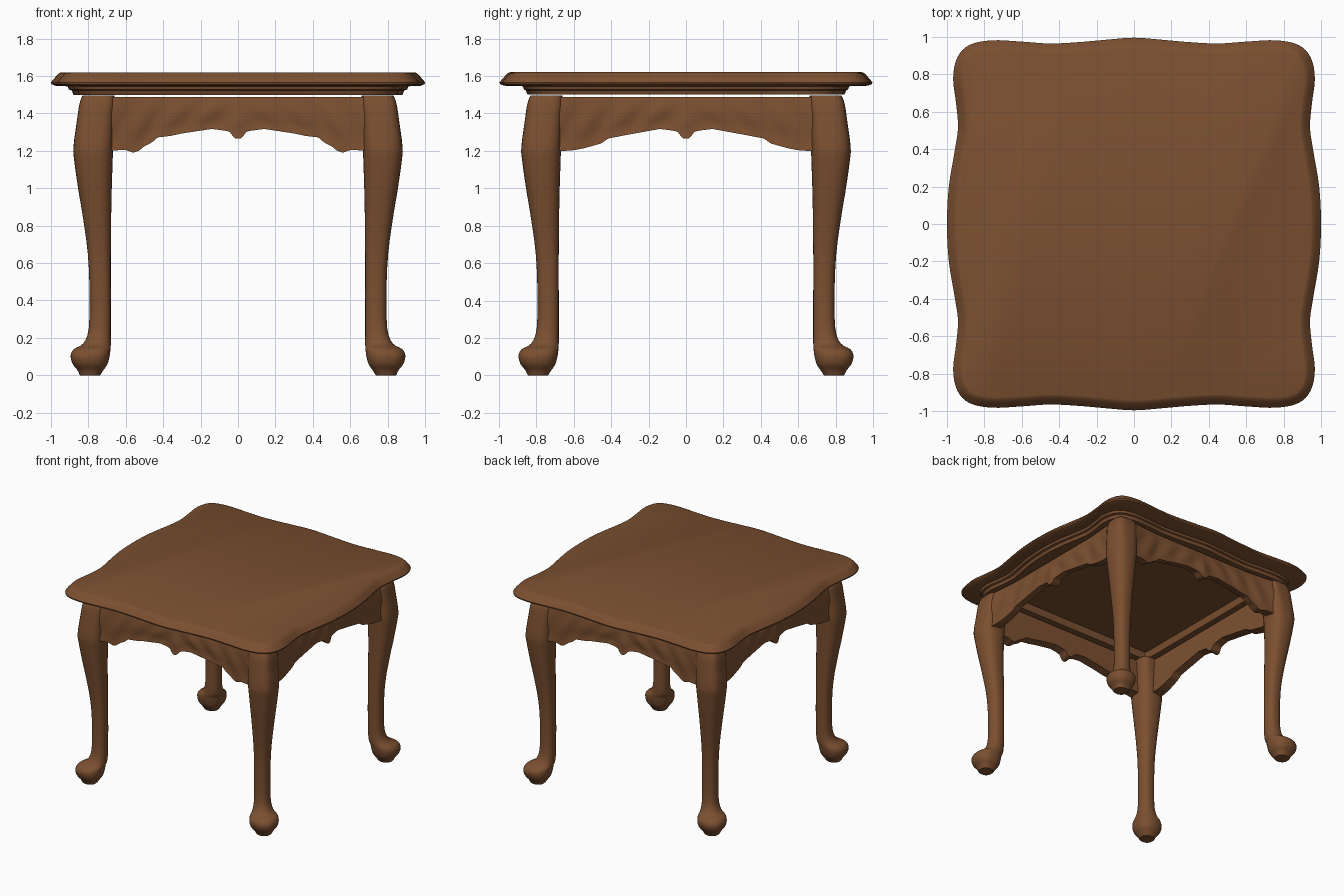
import bpy, bmesh, math
from mathutils import Vector

if "Cube" in bpy.data.objects:
    bpy.data.objects.remove(bpy.data.objects["Cube"])

wood = bpy.data.materials.new("brown wood")
wood.diffuse_color = (0.20, 0.08, 0.03, 1)
wood.use_nodes = True
wood.node_tree.nodes["Principled BSDF"].inputs["Base Color"].default_value = wood.diffuse_color


def loft(name, rings, angle=40):
    """Closed solid skinned through rings of equal point count."""
    bm = bmesh.new()
    vs = [[bm.verts.new(p) for p in r] for r in rings]
    n = len(rings[0])
    for a, b in zip(vs, vs[1:]):
        for i in range(n):
            j = (i + 1) % n
            bm.faces.new((a[i], a[j], b[j], b[i]))
    bm.faces.new(vs[0])
    bm.faces.new(vs[-1])
    bmesh.ops.recalc_face_normals(bm, faces=bm.faces)
    me = bpy.data.meshes.new(name)
    bm.to_mesh(me)
    bm.free()
    me.materials.append(wood)
    me.shade_smooth()
    me.set_sharp_from_angle(angle=math.radians(angle))
    ob = bpy.data.objects.new(name, me)
    bpy.context.collection.objects.link(ob)
    return ob


def catmull(p, steps, closed):
    """Smooth curve through the given points."""
    n = len(p)
    at = (lambda i: p[i % n]) if closed else (lambda i: p[max(0, min(n - 1, i))])
    out = []
    for i in range(n if closed else n - 1):
        a, b, c, d = (Vector(at(i + k)) for k in (-1, 0, 1, 2))
        for s in range(steps):
            t = s / steps
            out.append(0.5 * (2 * b + (c - a) * t + (2 * a - 5 * b + 4 * c - d) * t * t
                              + (3 * b - a - 3 * c + d) * t ** 3))
    if not closed:
        out.append(Vector(p[-1]))
    return out


def interp(table, x):
    for (x0, y0), (x1, y1) in zip(table, table[1:]):
        if x <= x1:
            return y0 + (y1 - y0) * max(0, x - x0) / (x1 - x0)
    return table[-1][1]


# Table top: wavy outline, one quarter mirrored
q = [(1, 0), (.99, .2), (.957, .4), (.941, .52), (.952, .65), (.967, .78), (.945, .89),
     (.88, .957), (.76, .982), (.6, .975), (.45, .965), (.3, .972), (.15, .985), (0, .996)]
outline = (q + [(-x, y) for x, y in q[-2::-1]] + [(-x, -y) for x, y in q[1:]]
           + [(x, -y) for x, y in q[-2:0:-1]])
curve = catmull(outline, 4, True)


def inset(d, z):
    ring = []
    for i, p in enumerate(curve):
        t = (curve[(i + 1) % len(curve)] - curve[i - 1]).normalized()
        ring.append((p.x - t.y * d, p.y + t.x * d, z))
    return ring


def scaled(sx, sy, z):
    return [(p.x * sx, p.y * sy, z) for p in curve]


def square(h, z):
    return [(p.x * h / max(abs(p.x), abs(p.y)), p.y * h / max(abs(p.x), abs(p.y)), z)
            for p in curve]


# moulded edge, stepped moulding below it, then the recessed underside
loft("table_top", [inset(.055, 1.62), inset(.042, 1.615), inset(.026, 1.597), inset(.01, 1.58),
                   inset(0, 1.566), inset(.003, 1.556), inset(.025, 1.548),
                   scaled(.91, .875, 1.545), scaled(.905, .87, 1.528), scaled(.888, .86, 1.523),
                   scaled(.88, .85, 1.50), square(.72, 1.50), square(.71, 1.555)], 35)

# Cabriole legs: height, inner edge, outer edge, squareness
leg = [(0, .737, .845, 2.4), (.03, .718, .86, 2.5), (.06, .698, .884, 2.5), (.105, .686, .895, 2.4),
       (.14, .682, .878, 2.3), (.17, .68, .828, 2.3), (.25, .68, .798, 2.4), (.45, .68, .794, 2.5),
       (.65, .68, .803, 2.5), (.85, .678, .83, 2.5), (1.0, .675, .855, 2.5), (1.15, .67, .876, 2.6),
       (1.22, .668, .88, 2.8), (1.35, .665, .863, 3.3), (1.45, .66, .848, 4), (1.495, .66, .832, 4)]
stations = catmull(leg, 3, False)
for sx, side in ((-1, "left"), (1, "right")):
    for sy, end in ((-1, "front"), (1, "back")):
        rings = []
        for z, a, b, n in stations:
            c, h = (a + b) / 2, (b - a) / 2
            ring = []
            for i in range(32):
                u, v = math.cos(i * math.pi / 16), math.sin(i * math.pi / 16)
                f = h / (abs(u) ** n + abs(v) ** n) ** (1 / n)
                ring.append((sx * (c + u * f), sy * (c + v * f), z))
            rings.append(ring)
        loft(f"{end}_{side}_leg", rings, 45)

# Aprons: scalloped lower edge with a centre pendant and shallow carving
front_edge = [(0, 1.265), (.02, 1.268), (.045, 1.302), (.07, 1.308), (.14, 1.317), (.3, 1.293),
              (.36, 1.28), (.43, 1.272), (.46, 1.245), (.5, 1.225), (.53, 1.20), (.56, 1.19),
              (.6, 1.205), (.72, 1.20)]
side_edge = [(0, 1.265), (.02, 1.268), (.045, 1.302), (.07, 1.308), (.14, 1.317), (.3, 1.288),
             (.42, 1.265), (.45, 1.24), (.54, 1.215), (.6, 1.203), (.72, 1.195)]


def apron(name, edge, quarter):
    rings, cols, rows = [], 96, 10
    ca, sa = math.cos(quarter * math.pi / 2), math.sin(quarter * math.pi / 2)
    for i in range(cols + 1):
        x = -.71 + 1.42 * i / cols
        ax = abs(x)
        low = interp(edge, ax)
        pts = []
        for r in range(rows + 1):
            t = r / rows                      # 0 at the lower edge, 1 at the top
            z = low + (1.488 - low) * t
            y = .80 + .022 * max(0, (ax - .45) / .26) + .012 * math.sin(math.pi * t)
            y += .005 * math.sin(ax * 34 + 5 * t) * math.sin(math.pi * t)
            y += .014 * math.exp(-(ax / .05) ** 2) * (1 - t)      # centre pendant
            y += .012 * math.exp(-(t / .12) ** 2)                 # raised lower lip
            pts.append((y, z))
        pts += [(.755, 1.488), (.75, low + .01)]
        rings.append([(x * ca - (-y) * sa, x * sa + (-y) * ca, z) for y, z in pts])
    loft(name, rings, 50)


for k, nm in enumerate(("front", "right", "back", "left")):
    apron(nm + "_apron", side_edge if k % 2 else front_edge, k)
